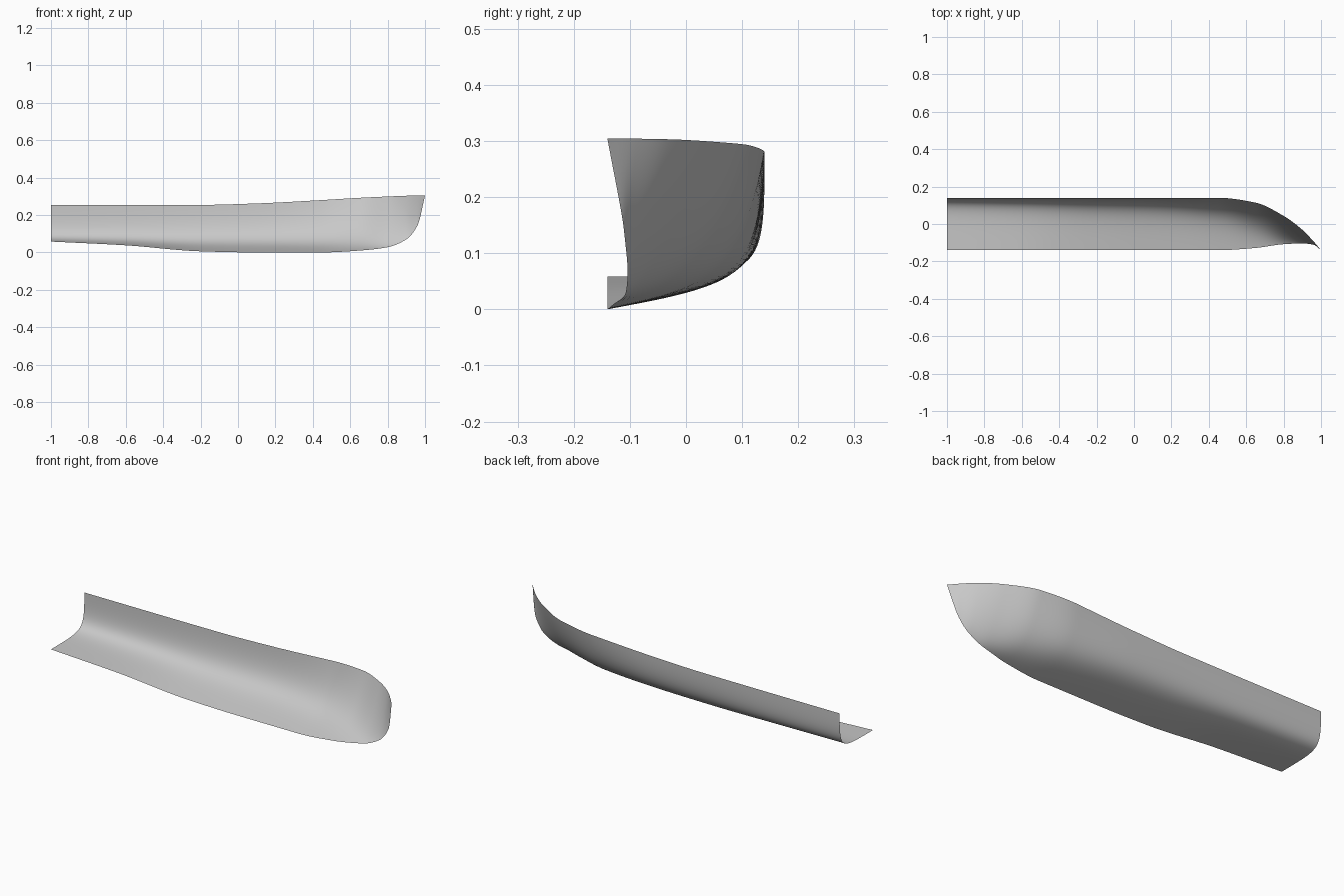
import bpy
import math

cube = bpy.data.objects.get("Cube")
if cube:
    bpy.data.objects.remove(cube, do_unlink=True)

# Hull stations: x, then (y, z) of keel, lower bilge, upper bilge and sheer
STATIONS = [
    (-1.0, -.14, .058, .125, .06, .14, .047, .14, .253),
    (-.6, -.14, .038, .115, .05, .136, .048, .14, .253),
    (-.2, -.14, .006, .09, .041, .132, .046, .14, .254),
    (.1, -.14, 0, .073, .04, .128, .046, .14, .262),
    (.45, -.14, 0, .035, .036, .1, .055, .14, .28),
    (.65, -.128, .01, -.025, .036, .05, .08, .114, .292),
    (.8, -.108, .028, -.07, .05, -.02, .12, .043, .299),
    (.9, -.104, .07, -.087, .1, -.06, .18, -.031, .303),
    (.96, -.111, .145, -.105, .18, -.1, .24, -.093, .304),
    (1.0, -.14, .304, -.14, .304, -.14, .304, -.14, .304),
]
LENGTH_STEPS = 96
SECTION_STEPS = 28


def slope(i, c):
    """Tangent of column c at station i that avoids overshoot."""
    def secant(j):
        a, b = STATIONS[j], STATIONS[j + 1]
        return (b[c] - a[c]) / (b[0] - a[0])
    if i == 0:
        return secant(0)
    if i == len(STATIONS) - 1:
        return secant(i - 1)
    before, after = secant(i - 1), secant(i)
    if before * after <= 0:
        return 0
    return 2 * before * after / (before + after)


def fair(x, c):
    """Smooth lengthwise line through column c."""
    last = len(STATIONS) - 2
    i = next((j for j in range(last) if x <= STATIONS[j + 1][0]), last)
    a, b = STATIONS[i], STATIONS[i + 1]
    span = b[0] - a[0]
    t = (x - a[0]) / span
    ease = t * t * (3 - 2 * t)
    start = t * (1 - t) ** 2 * span * slope(i, c)
    end = t * t * (t - 1) * span * slope(i + 1, c)
    return a[c] * (1 - ease) + b[c] * ease + start + end


def section_point(x, t):
    """Point on the cross-section curve, from keel to sheer."""
    weights = [math.comb(3, k) * t ** k * (1 - t) ** (3 - k) for k in range(4)]
    y = sum(w * fair(x, 1 + 2 * k) for k, w in enumerate(weights))
    z = sum(w * fair(x, 2 + 2 * k) for k, w in enumerate(weights))
    return (x, y, z)


# Loft the half hull, with closer sections towards the bow
verts, faces = [], []
row = SECTION_STEPS + 1
for i in range(LENGTH_STEPS):
    u = i / LENGTH_STEPS
    x = 1 - 2 * (1 - u) ** 1.6
    verts += [section_point(x, j / SECTION_STEPS) for j in range(row)]
tip = len(verts)
verts.append(section_point(1.0, 0))
for i in range(LENGTH_STEPS):
    for j in range(SECTION_STEPS):
        a = i * row + j
        if i == LENGTH_STEPS - 1:
            faces.append((a, a + 1, tip))
        else:
            faces.append((a, a + 1, a + row + 1, a + row))

mesh = bpy.data.meshes.new("half_hull")
mesh.from_pydata(verts, [], faces)
mesh.update()
hull = bpy.data.objects.new("half_hull", mesh)
bpy.context.collection.objects.link(hull)
for face in mesh.polygons:
    face.use_smooth = True

# Plain grey finish
grey = bpy.data.materials.new("plain_grey")
grey.use_nodes = True
colour = (.58, .58, .58, 1)
grey.diffuse_color = colour
grey.node_tree.nodes["Principled BSDF"].inputs["Base Color"].default_value = colour
mesh.materials.append(grey)
